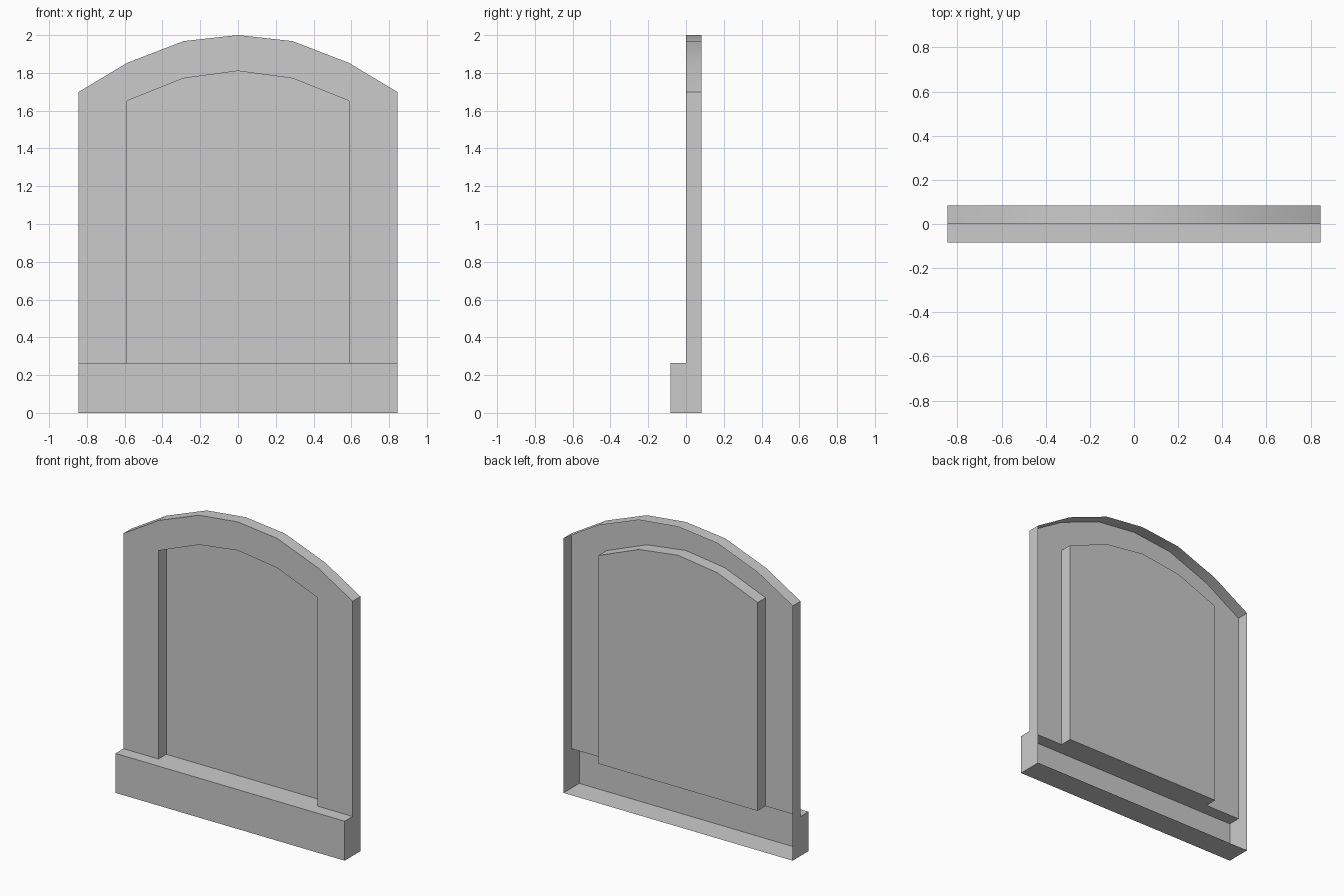
import bpy, bmesh, math
from mathutils import Vector

if "Cube" in bpy.data.objects:
    bpy.data.objects.remove(bpy.data.objects["Cube"])

W, D, SILL = 0.845, 0.083, 0.263      # half width, depth step, plinth height


def mirror_arch(half):
    """Half profile from centre to right -> full profile from left to right."""
    return [(-x, z) for x, z in reversed(half[1:])] + half


outer = mirror_arch([(0, 2.0), (0.289, 1.968), (0.587, 1.853), (W, 1.698)])
inner = mirror_arch([(0, 1.81), (0.289, 1.771), (0.587, 1.652)])
IW = inner[-1][0]


def sheet(name, faces):
    """Open surface from (points, outward direction) pairs."""
    bm = bmesh.new()
    for pts, out in faces:
        f = bm.faces.new([bm.verts.new(p) for p in pts])
        f.normal_update()
        if f.normal.dot(Vector(out)) < 0:
            f.normal_flip()
    bmesh.ops.remove_doubles(bm, verts=bm.verts, dist=1e-5)
    me = bpy.data.meshes.new(name)
    bm.to_mesh(me)
    bm.free()
    ob = bpy.data.objects.new(name, me)
    bpy.context.collection.objects.link(ob)
    bpy.ops.object.select_all(action='DESELECT')
    ob.select_set(True)
    bpy.context.view_layer.objects.active = ob
    bpy.ops.object.shade_smooth_by_angle(angle=math.radians(30))


def strip(profile, y0, y1, sign):
    """Depth walls along a profile; sign +1 faces outward, -1 into the opening."""
    faces = []
    for (ax, az), (bx, bz) in zip(profile, profile[1:]):
        out = Vector((az - bz, 0, bx - ax)) * sign
        faces.append(([(ax, y0, az), (bx, y0, bz), (bx, y1, bz), (ax, y1, az)], out))
    return faces


# Front frame face: two jambs and the arched head
FRONT = (0, -1, 0)
frame = []
for s in (-1, 1):
    pts = [(W, SILL), (IW, SILL), inner[-1], outer[-2], outer[-1]]
    frame.append(([(s * x, 0, z) for x, z in pts], FRONT))
for i in range(len(inner) - 1):
    pts = [inner[i], inner[i + 1], outer[i + 2], outer[i + 1]]
    frame.append(([(x, 0, z) for x, z in pts], FRONT))
sheet("frame_face", frame)

# Outer rim, open at the back
sheet("outer_rim", strip([(-W, SILL)] + outer + [(W, SILL)], 0, D, 1))

# Recessed panel with its reveal walls and sill
loop = [(-IW, SILL)] + inner + [(IW, SILL)]
panel = strip(loop, 0, D, -1)
panel.append(([(x, D, z) for x, z in loop], FRONT))
panel.append(([(-IW, 0, SILL), (IW, 0, SILL), (IW, D, SILL), (-IW, D, SILL)], (0, 0, 1)))
sheet("recessed_panel", panel)

# Plinth: front, ledge, underside and ends, open at the back
plinth = [
    ([(-W, -D, 0), (W, -D, 0), (W, -D, SILL), (-W, -D, SILL)], FRONT),
    ([(-W, -D, SILL), (W, -D, SILL), (W, 0, SILL), (-W, 0, SILL)], (0, 0, 1)),
    ([(-W, -D, 0), (W, -D, 0), (W, D, 0), (-W, D, 0)], (0, 0, -1)),
]
for s in (-W, W):
    plinth.append(([(s, -D, 0), (s, D, 0), (s, D, SILL), (s, -D, SILL)], (s, 0, 0)))
sheet("plinth", plinth)
